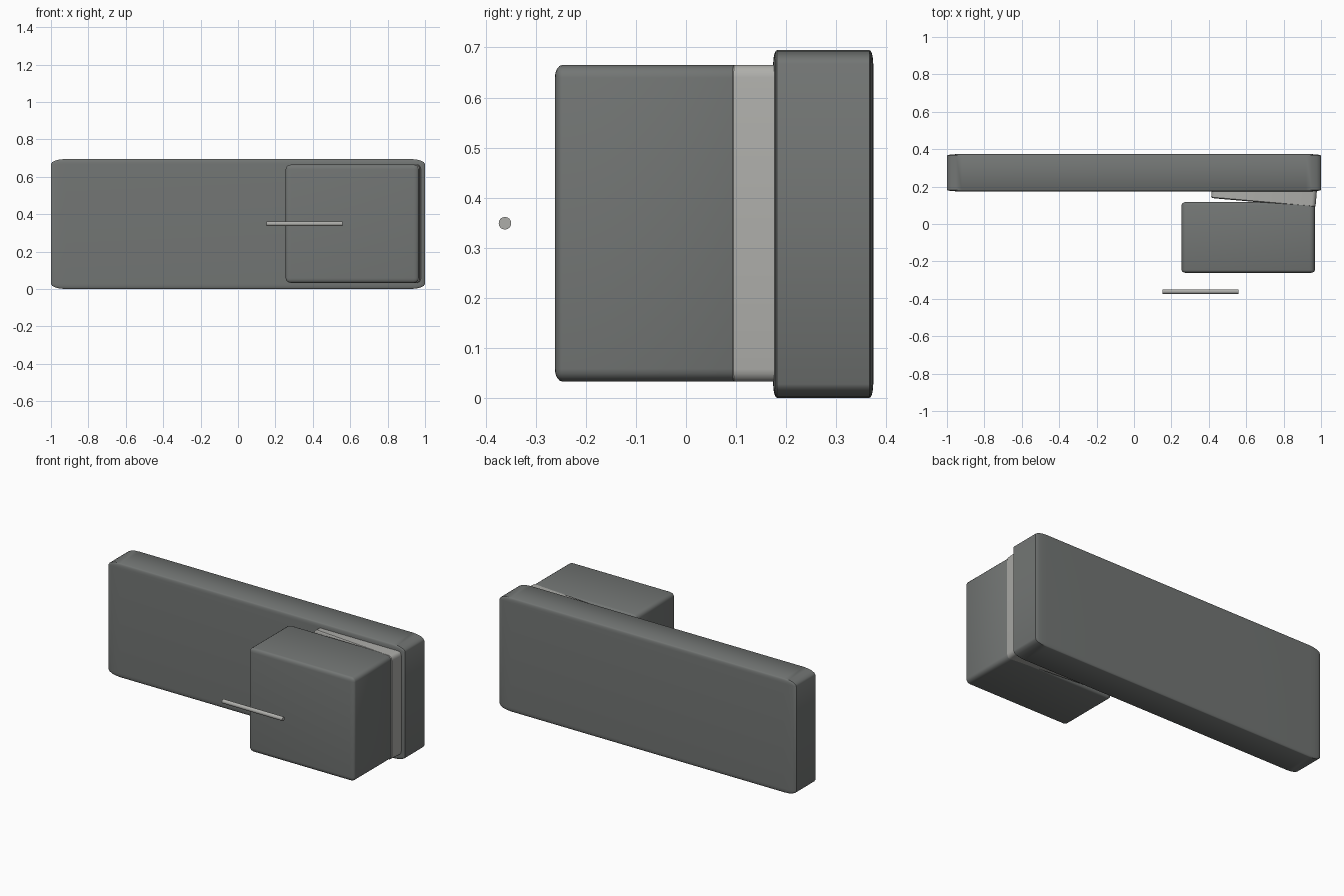
import bpy, bmesh, math
from mathutils import Matrix

if "Cube" in bpy.data.objects:
    bpy.data.objects.remove(bpy.data.objects["Cube"])


def material(name, colour):
    m = bpy.data.materials.new(name)
    m.diffuse_color = (*colour, 1)
    m.use_nodes = True
    m.node_tree.nodes["Principled BSDF"].inputs["Base Color"].default_value = m.diffuse_color
    return m


dark = material("dark_grey", (0.17, 0.18, 0.175))
light = material("light_grey", (0.42, 0.42, 0.40))


def finish(bm, name, mat):
    mesh = bpy.data.meshes.new(name)
    bm.to_mesh(mesh)
    bm.free()
    mesh.materials.append(mat)
    ob = bpy.data.objects.new(name, mesh)
    bpy.context.collection.objects.link(ob)
    bpy.ops.object.select_all(action='DESELECT')
    ob.select_set(True)
    bpy.context.view_layer.objects.active = ob
    bpy.ops.object.shade_smooth_by_angle(angle=math.radians(35))
    return ob


def rounded_box(name, size, centre, mat, turn=0.0, bevel=0.04):
    # bevel a unit cube, then stretch it so the rounding follows the proportions
    bm = bmesh.new()
    bmesh.ops.create_cube(bm, size=1)
    bmesh.ops.bevel(bm, geom=bm.edges[:], offset=bevel, segments=4,
                    profile=0.5, affect='EDGES')
    bm.transform(Matrix.Translation(centre)
                 @ Matrix.Rotation(math.radians(turn), 4, 'Z')
                 @ Matrix.Diagonal((*size, 1)))
    return finish(bm, name, mat)


# long back panel
rounded_box("back_panel", (2.0, 0.2, 0.695), (0, 0.274, 0.3475), dark)

# block in front of the panel
rounded_box("front_block", (0.712, 0.38, 0.632), (0.611, -0.072, 0.349), dark)

# slightly turned plate joining block and panel
rounded_box("hinged_plate", (0.56, 0.13, 0.633), (0.697, 0.179, 0.349), light, turn=-5)

# thin bar floating in front
bm = bmesh.new()
bmesh.ops.create_cone(bm, cap_ends=True, segments=32, radius1=0.0125, radius2=0.0125,
                      depth=0.408,
                      matrix=Matrix.Translation((0.356, -0.3615, 0.349))
                      @ Matrix.Rotation(math.pi / 2, 4, 'Y'))
finish(bm, "handle_bar", light)
